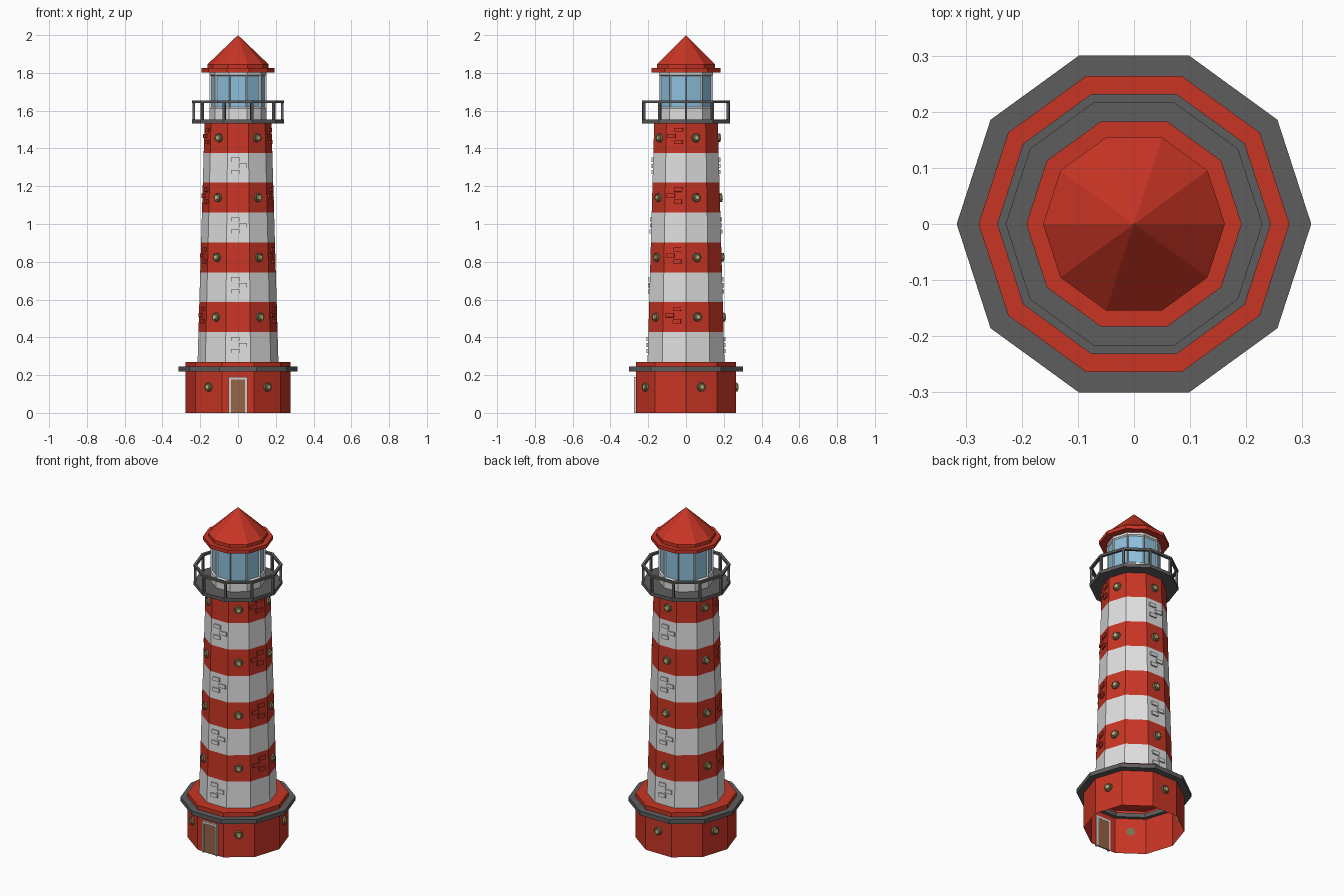
import bpy, bmesh
from math import pi, cos, sin, radians, atan2
from mathutils import Matrix, Vector

old = bpy.data.objects.get("Cube")
if old:
    bpy.data.objects.remove(old, do_unlink=True)

SIDES = 10
FLAT = cos(pi / SIDES)          # corner radius to flat-face distance


def material(name, r, g, b):
    m = bpy.data.materials.new(name)
    m.use_nodes = True
    m.diffuse_color = (r, g, b, 1)
    m.node_tree.nodes["Principled BSDF"].inputs["Base Color"].default_value = (r, g, b, 1)
    return m


red = material("brick red", 0.58, 0.036, 0.018)
white = material("painted white", 0.74, 0.74, 0.74)
dark = material("dark grey metal", 0.11, 0.11, 0.11)
glass = material("blue glass", 0.27, 0.53, 0.72)
brown = material("door brown", 0.31, 0.125, 0.06)
trim = material("door trim", 0.68, 0.64, 0.6)
brass = material("dull brass", 0.2, 0.17, 0.08)
amber = material("amber pane", 0.55, 0.5, 0.22)


def finish(name, bm, *mats):
    me = bpy.data.meshes.new(name)
    bm.to_mesh(me)
    bm.free()
    for m in mats:
        me.materials.append(m)
    ob = bpy.data.objects.new(name, me)
    bpy.context.collection.objects.link(ob)
    return ob


def lathe(profile, closed=False):
    """Ten-sided revolve of (radius, height) points; radius 0 gives a cap."""
    bm = bmesh.new()
    rings = []
    for r, z in profile:
        if r == 0:
            rings.append([bm.verts.new((0, 0, z))] * SIDES)
        else:
            rings.append([bm.verts.new((r * cos(2 * pi * i / SIDES), r * sin(2 * pi * i / SIDES), z))
                          for i in range(SIDES)])
    if closed:
        rings.append(rings[0])
    for a, b in zip(rings, rings[1:]):
        for i in range(SIDES):
            j = (i + 1) % SIDES
            quad = list(dict.fromkeys([a[i], a[j], b[j], b[i]]))
            bm.faces.new(quad)
    bmesh.ops.recalc_face_normals(bm, faces=bm.faces)
    return bm


def ring(name, inner, outer, low, high, mat):
    return finish(name, lathe([(inner, low), (outer, low), (outer, high), (inner, high)], True), mat)


def on_wall(angle, dist, z, tilt=0.0):
    """Frame on a wall: x points outward, y sideways, z up."""
    return (Matrix.Rotation(radians(angle), 4, 'Z') @ Matrix.Translation((dist, 0, z))
            @ Matrix.Rotation(-tilt, 4, 'Y'))


def box(bm, frame, centre, size, mat_index=0):
    m = frame @ Matrix.Translation(centre) @ Matrix.Diagonal((*size, 1))
    made = bmesh.ops.create_cube(bm, size=1, matrix=m)
    for f in {f for v in made["verts"] for f in v.link_faces}:
        f.material_index = mat_index


def disc(bm, frame, x, r1, r2, depth, segs, mat_index):
    m = frame @ Matrix.Translation((x, 0, 0)) @ Matrix.Rotation(pi / 2, 4, 'Y')
    made = bmesh.ops.create_cone(bm, cap_ends=True, segments=segs, radius1=r1,
                                 radius2=r2, depth=depth, matrix=m)
    for f in {f for v in made["verts"] for f in v.link_faces}:
        f.material_index = mat_index


# Base drum, open underneath, with a dark ledge
BASE_R, BASE_TOP = 0.277, 0.27
finish("base_drum", lathe([(BASE_R, 0), (BASE_R, BASE_TOP), (0, BASE_TOP)]), red)
ring("base_ledge", 0.255, 0.316, 0.22, 0.245, dark)

# Striped tapering tower
LOW_R, TOP_R, TOWER_TOP, STRIPES = 0.214, 0.177, 1.535, 8
STEP = (TOWER_TOP - BASE_TOP) / STRIPES
TILT = atan2((LOW_R - TOP_R) * FLAT, TOWER_TOP - BASE_TOP)


def tower_radius(z):
    return LOW_R + (TOP_R - LOW_R) * (z - BASE_TOP) / (TOWER_TOP - BASE_TOP)


levels = [BASE_TOP + STEP * i for i in range(STRIPES + 1)]
bm = lathe([(tower_radius(z), z) for z in levels])
for f in bm.faces:
    f.material_index = int((f.calc_center_median().z - BASE_TOP) / STEP) % 2
finish("tower", bm, white, red)

# Raised bricks: white stripes front and back, red stripes at the sides
bm = bmesh.new()
for s in range(STRIPES):
    mid = BASE_TOP + STEP * (s + 0.5)
    flip = 1 if s % 2 == 0 else -1
    for angle in ((-90, 90) if s % 2 == 0 else (-18, 198)):
        for side, up in ((-0.015, 0.042), (0.026, 0.01), (-0.015, -0.022)):
            z = mid + up
            frame = on_wall(angle, tower_radius(z) * FLAT, z, TILT)
            box(bm, frame, (0, side * flip, 0), (0.016, 0.044, 0.022), s % 2)
finish("raised_bricks", bm, white, red)

# Portholes on every second face of the red bands and base
bm = bmesh.new()
spots = [(0.137, BASE_R, 0)]
for s in range(1, STRIPES, 2):
    z = BASE_TOP + STEP * (s + 0.5)
    spots.append((z, tower_radius(z), TILT))
for z, r, tilt in spots:
    for k in range(5):
        frame = on_wall(18 + 72 * k, r * FLAT, z, tilt)
        disc(bm, frame, 0.004, 0.025, 0.021, 0.012, 12, 0)
        disc(bm, frame, 0.011, 0.016, 0.011, 0.008, 12, 1)
        for n in range(8):
            a = n * pi / 4
            box(bm, frame, (0.01, 0.02 * cos(a), 0.02 * sin(a)), (0.005, 0.005, 0.005), 0)
finish("portholes", bm, brass, amber)

# Front door with its surround
front = on_wall(-90, BASE_R * FLAT, 0)
bm = bmesh.new()
for side in (-1, 1):
    box(bm, front, (0.004, side * 0.044, 0.095), (0.016, 0.012, 0.19))
box(bm, front, (0.004, 0, 0.183), (0.016, 0.076, 0.014))
finish("door_surround", bm, trim)
bm = bmesh.new()
box(bm, front, (0.001, 0, 0.088), (0.008, 0.076, 0.176))
finish("door", bm, brown)

# Balcony floor, posts and handrail
DECK_R, DECK_TOP, RAIL_TOP = 0.244, 1.553, 1.655
ring("balcony_floor", 0.12, DECK_R, 1.532, DECK_TOP, dark)
ring("balcony_handrail", 0.228, DECK_R, RAIL_TOP - 0.014, RAIL_TOP, dark)
bm = bmesh.new()
for i in range(SIDES):
    box(bm, on_wall(36 * i, 0.235, 0), (0, 0, (DECK_TOP + RAIL_TOP) / 2 - 0.006),
        (0.013, 0.013, RAIL_TOP - DECK_TOP))
finish("balcony_posts", bm, dark)

# Lantern room with recessed panes
SILL, HEAD, ROOF = 1.612, 1.79, 1.803
bm = lathe([(0.15, DECK_TOP - 0.01), (0.15, SILL), (0.15, HEAD), (0.15, ROOF)])
panes = [f for f in bm.faces if SILL < f.calc_center_median().z < HEAD]
bmesh.ops.inset_individual(bm, faces=panes, thickness=0.009, depth=-0.007)
for f in panes:
    f.material_index = 1
finish("lantern_room", bm, white, glass)

# Roof with a flat eave under a ten-sided cone
finish("roof", lathe([(0, ROOF), (0.192, ROOF), (0.192, 1.825), (0.162, 1.825),
                      (0.162, 1.845), (0, 2.0)]), red)
